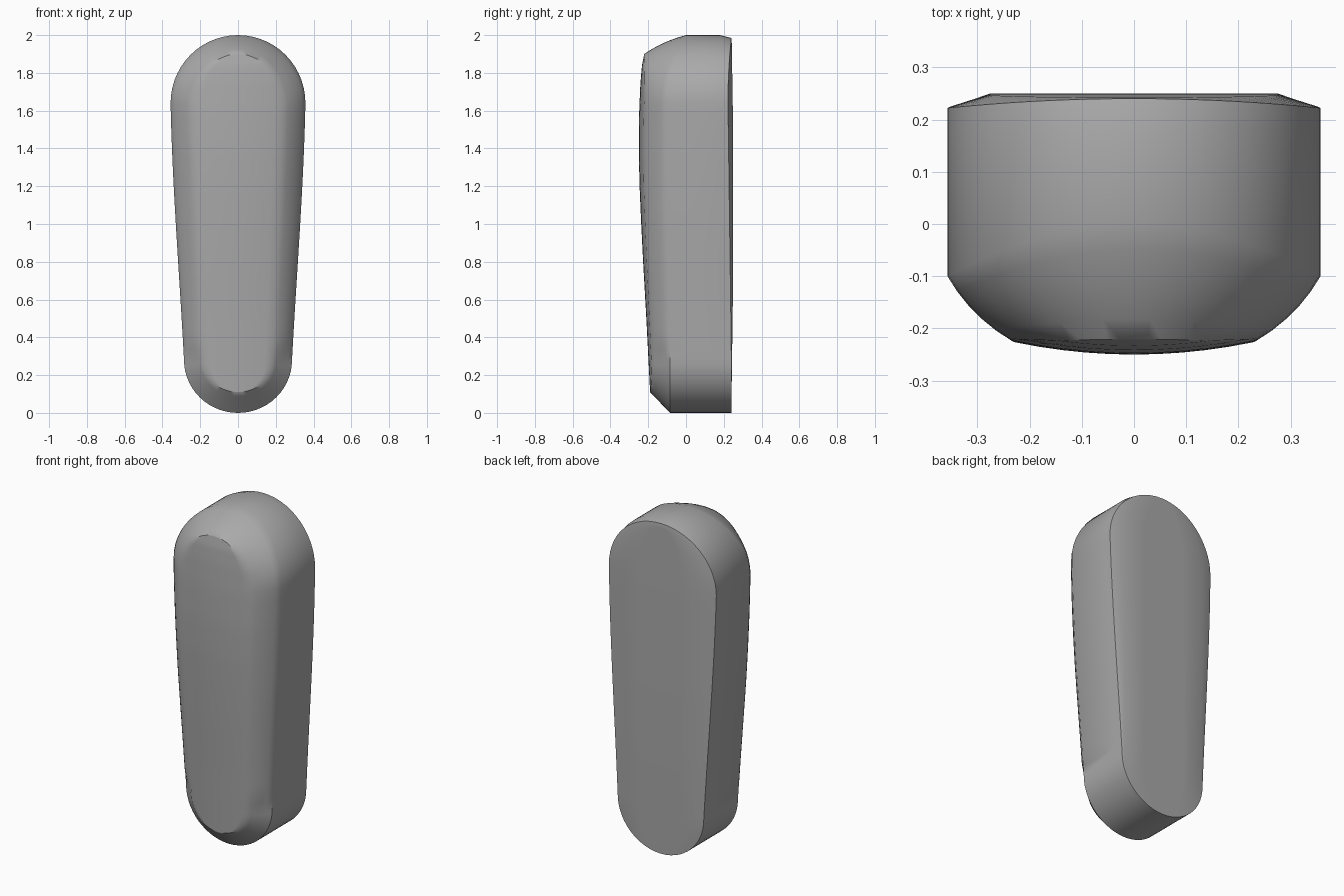
import bpy, bmesh, math

cube = bpy.data.objects.get("Cube")
if cube:
    bpy.data.objects.remove(cube, do_unlink=True)

ARC, SIDE = 14, 24          # samples per quarter arc and per straight flank


def interp(pts, v):
    """Piecewise curve with eased slopes through (position, value) points."""
    if v <= pts[0][0]:
        return pts[0][1]
    for (a, p), (b, q) in zip(pts, pts[1:]):
        if v <= b:
            return p + (q - p) * (v - a) / (b - a)
    return pts[-1][1]


def half_outline(bottom, low_z, low_w, high_z, high_w, top):
    """Right half of a tapered capsule, bottom to top, as (x, z)."""
    pts = []
    for i in range(ARC):
        a = math.pi / 2 * i / ARC
        pts.append((low_w * math.sin(a), low_z - (low_z - bottom) * math.cos(a)))
    for i in range(SIDE):
        u = i / SIDE
        f = u + 0.6 * u * u * (1 - u)
        pts.append((low_w + (high_w - low_w) * f, low_z + (high_z - low_z) * u))
    for i in range(ARC + 1):
        a = math.pi / 2 * i / ARC
        pts.append((high_w * math.cos(a), high_z + (top - high_z) * math.sin(a)))
    return pts


def with_depth(outline, depth):
    return [(x, depth(i, x, z), z) for i, (x, z) in enumerate(outline)]


def arc_sine(i):
    """0 up to the shoulder, rising to 1 at the crown."""
    return math.sin(math.pi / 2 * max(0, i - ARC - SIDE) / ARC)


# Depth rules for each edge loop
SPINE = [(0.11, -0.19), (0.5, -0.21), (0.8, -0.227), (1.0, -0.237), (1.2, -0.246),
         (1.4, -0.25), (1.6, -0.248), (1.75, -0.241), (1.84, -0.233), (1.9, -0.221)]


def front_depth(i, x, z):
    return interp(SPINE, z) + 0.025 * (x / 0.235) ** 2


def shoulder_depth(i, x, z):
    return interp([(0.3, -0.085), (1.0, -0.1)], z) + 0.1 * arc_sine(i) ** 2


def rim_depth(i, x, z):
    s = arc_sine(i)
    return interp([(0.3, 0.24), (1.65, 0.222)], z) + 0.018 * s * s


def back_depth(i, x, z):
    return interp([(0.0, 0.24), (0.6, 0.248), (1.0, 0.25), (1.6, 0.248), (1.97, 0.242)], z)


wall = half_outline(0, 0.28, 0.286, 1.64, 0.357, 2.0)
front = with_depth(half_outline(0.11, 0.27, 0.18, 1.62, 0.235, 1.9), front_depth)
shoulder = with_depth(wall, shoulder_depth)
collar = with_depth(wall, lambda i, x, z: 0.18)
rim = with_depth(half_outline(0, 0.28, 0.286, 1.64, 0.357, 1.985), rim_depth)
back = with_depth(half_outline(0.01, 0.28, 0.275, 1.64, 0.275, 1.965), back_depth)


def chamfer(t):
    """Loop between shoulder and front, bulged above the lower arc."""
    loop = []
    for i, (p, q) in enumerate(zip(shoulder, front)):
        b = 0.012 * 4 * t * (1 - t) * min(1, max(0, (i - ARC) / 2))
        s = arc_sine(i)
        x, y, z = (m + (n - m) * t for m, n in zip(p, q))
        loop.append((x + b * 0.7 * math.sqrt(max(0, 1 - s * s)), y - b * 0.7, z + b * 0.7 * s))
    return loop


def squeeze(loop, k, depth):
    return [(x * k, depth(i, x * k, z), z) for i, (x, y, z) in enumerate(loop)]


# Loops from the front spine, around the wall, to the back spine
loops = [squeeze(front, k / 5, front_depth) for k in range(5)] + [front]
loops += [chamfer(t) for t in (0.8, 0.6, 0.4, 0.2)]
loops += [shoulder, collar, rim, back]
loops += [squeeze(back, k, back_depth) for k in (0.5, 0)]

bm = bmesh.new()
rings = []
for loop in loops:
    mirrored = [(-x, y, z) for x, y, z in reversed(loop[1:-1])]
    rings.append([bm.verts.new(p) for p in loop + mirrored])
for a, b in zip(rings, rings[1:]):
    for i in range(len(a)):
        j = (i + 1) % len(a)
        bm.faces.new((a[i], a[j], b[j], b[i]))
bmesh.ops.remove_doubles(bm, verts=bm.verts, dist=0.0002)
bmesh.ops.recalc_face_normals(bm, faces=bm.faces)

mesh = bpy.data.meshes.new("tapered_body")
bm.to_mesh(mesh)
bm.free()
body = bpy.data.objects.new("tapered_body", mesh)
bpy.context.collection.objects.link(body)

# Single matte grey
grey = bpy.data.materials.new("mid_grey")
grey.use_nodes = True
colour = (0.4, 0.4, 0.4, 1)
grey.diffuse_color = colour
grey.node_tree.nodes["Principled BSDF"].inputs["Base Color"].default_value = colour
mesh.materials.append(grey)

bpy.ops.object.select_all(action="DESELECT")
body.select_set(True)
bpy.context.view_layer.objects.active = body
bpy.ops.object.shade_smooth_by_angle(angle=math.radians(38))
